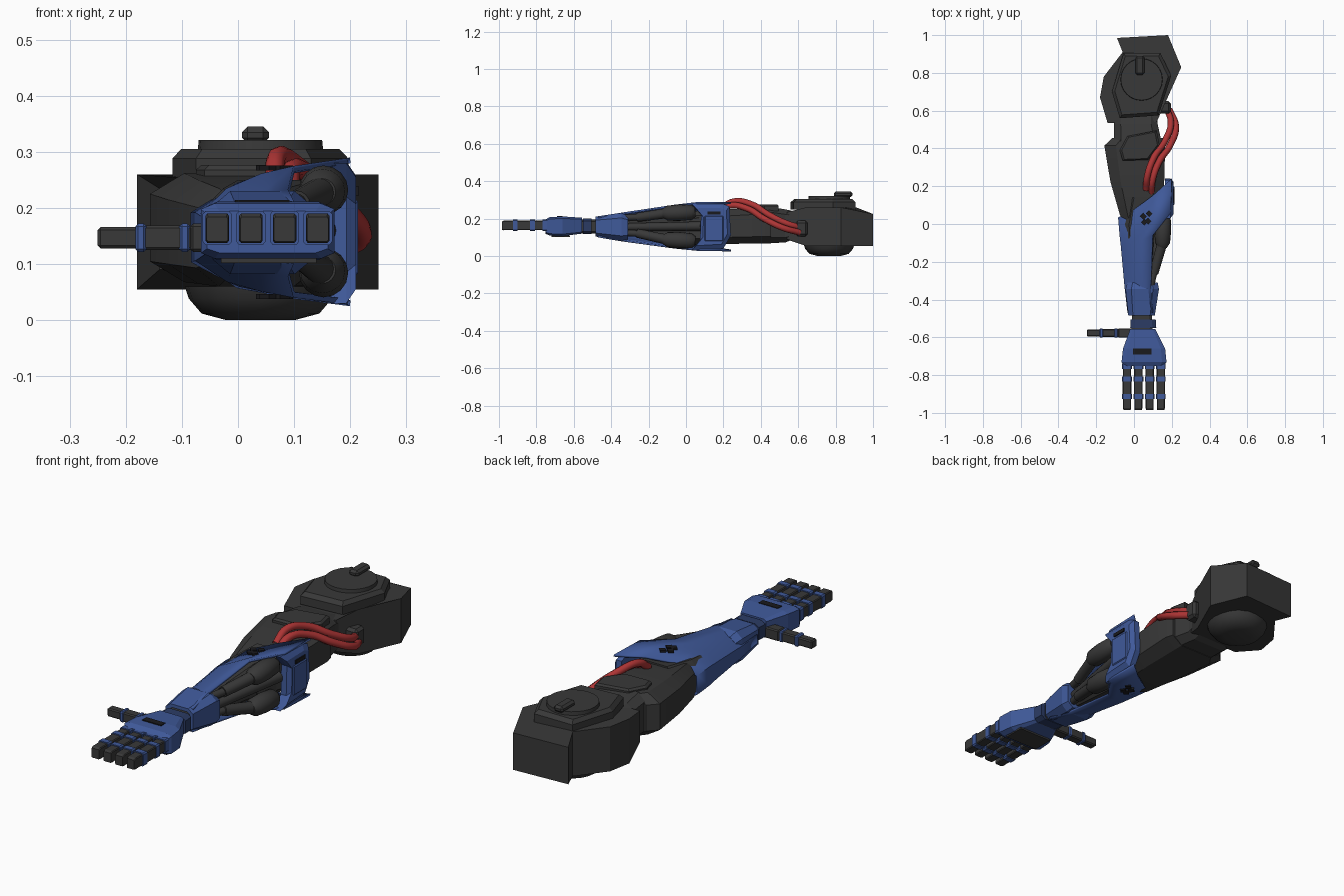
import bpy, bmesh, math
from mathutils import Vector


def material(name, rgb):
    m = bpy.data.materials.new(name)
    m.diffuse_color = (*rgb, 1)
    return m


DARK = material("dark_grey", (0.04, 0.04, 0.04))
BLUE = material("blue", (0.05, 0.1, 0.32))
NAVY = material("navy", (0.025, 0.045, 0.13))
RED = material("red", (0.42, 0.035, 0.035))
BLACK = material("black", (0.01, 0.01, 0.012))


def loft(name, rings, mat, closed=True, caps=True, smooth=None):
    """Skin a list of point rings; open rings give a sheet."""
    bm = bmesh.new()
    vs = [[bm.verts.new(p) for p in r] for r in rings]
    n = len(rings[0])
    for a, b in zip(vs, vs[1:]):
        for i in range(n if closed else n - 1):
            j = (i + 1) % n
            bm.faces.new((a[i], a[j], b[j], b[i]))
    if closed and caps:
        bm.faces.new(vs[0])
        bm.faces.new(vs[-1])
    bmesh.ops.recalc_face_normals(bm, faces=bm.faces)
    me = bpy.data.meshes.new(name)
    bm.to_mesh(me)
    bm.free()
    me.materials.append(mat)
    ob = bpy.data.objects.new(name, me)
    bpy.context.collection.objects.link(ob)
    if smooth:
        me.shade_smooth()
        me.set_sharp_from_angle(angle=math.radians(smooth))
    return ob


def octagon(y, xl, xr, zb, zt, c=0.3):
    """Chamfered rectangle across the arm at y."""
    cx, cz, w, h = (xl + xr) / 2, (zb + zt) / 2, (xr - xl) / 2, (zt - zb) / 2
    k = 1 - c
    uv = [(1, k), (k, 1), (-k, 1), (-1, k), (-1, -k), (-k, -1), (k, -1), (1, -k)]
    return [(cx + w * u, y, cz + h * v) for u, v in uv]


def limb(name, stations, mat, c=0.3, smooth=None):
    return loft(name, [octagon(*s, c) for s in stations], mat, smooth=smooth)


def plate(name, outline, layers, mat):
    """Stack of (z, scale) copies of an xy outline."""
    cx = sum(p[0] for p in outline) / len(outline)
    cy = sum(p[1] for p in outline) / len(outline)
    return loft(name, [[(cx + (x - cx) * s, cy + (y - cy) * s, z) for x, y in outline]
                       for z, s in layers], mat)


def lathe(name, a, b, profile, mat, n=16):
    """Round part from a to b; profile is (fraction, radius)."""
    a, b = Vector(a), Vector(b)
    q = (b - a).to_track_quat('Z', 'Y')
    rings = [[a.lerp(b, t) + q @ Vector((r * math.cos(i * math.tau / n), r * math.sin(i * math.tau / n), 0))
              for i in range(n)] for t, r in profile]
    return loft(name, rings, mat, smooth=35)


def box(name, lo, hi, mat, bevel=0):
    (x0, y0, z0), (x1, y1, z1) = lo, hi
    ob = loft(name, [[(x0, y0, z), (x1, y0, z), (x1, y1, z), (x0, y1, z)] for z in (z0, z1)], mat)
    if bevel:
        m = ob.modifiers.new("bevel", 'BEVEL')
        m.width, m.segments = bevel, 1
    return ob


# Shoulder housing with sloped front and rear edges
outline = [(-0.09, 0.985), (0.18, 1.0), (0.25, 0.83), (0.165, 0.64), (0.12, 0.54),
           (-0.14, 0.535), (-0.18, 0.67), (-0.16, 0.78), (-0.06, 0.91)]
heights = [(0.055, 0.225) if y > 0.95 else (0.09, 0.235) if y < 0.6 else (0.055, 0.26) for x, y in outline]
loft("shoulder_housing", [[(x, y, h[i]) for (x, y), h in zip(outline, heights)] for i in (0, 1)], DARK)
cap = [(-0.055, 0.905), (0.14, 0.905), (0.197, 0.785), (0.13, 0.575), (-0.075, 0.56), (-0.117, 0.7)]
plate("shoulder_cap", cap, [(0.25, 1.0), (0.288, 1.0), (0.305, 0.9)], DARK)
lathe("shoulder_top_disc", (0.04, 0.765, 0.3), (0.04, 0.765, 0.321), [(0, 0.112), (1, 0.11)], DARK, 24)
box("shoulder_knob", (0.007, 0.79, 0.315), (0.055, 0.89, 0.345), DARK, 0.01)
lathe("shoulder_bottom_disc", (0.04, 0.765, 0.06), (0.04, 0.765, 0),
      [(0, 0.135), (0.35, 0.128), (0.8, 0.105), (1, 0.06)], DARK, 20)

# Upper arm
limb("upper_arm", [(-0.02, -0.045, 0.11, 0.08, 0.22), (0.05, -0.075, 0.14, 0.06, 0.235),
                   (0.225, -0.125, 0.16, 0.065, 0.25), (0.415, -0.157, 0.165, 0.068, 0.262),
                   (0.455, -0.115, 0.155, 0.068, 0.26)], DARK, 0.38, 25)
limb("shoulder_neck", [(0.44, -0.105, 0.145, 0.07, 0.265), (0.53, -0.105, 0.125, 0.072, 0.25),
                       (0.62, -0.1, 0.125, 0.11, 0.23)], DARK)
plate("upper_arm_pad", [(-0.075, 0.39), (-0.035, 0.465), (0.12, 0.495), (0.135, 0.42),
                        (0.075, 0.34), (-0.06, 0.335)], [(0.24, 1), (0.268, 1), (0.277, 0.9)], DARK)

# Forearm core inside the shell
limb("forearm_core", [(0.14, -0.03, 0.17, 0.07, 0.25), (0.0, -0.05, 0.11, 0.075, 0.235),
                      (-0.38, -0.02, 0.085, 0.115, 0.195)], DARK)

# Forearm shell, open on the outer side
profile = [(1, 1), (0.3, 0.88), (-0.43, 0.65), (-1, 0.25), (-1, -0.4), (-0.43, -0.75), (0.3, -0.9), (1, -1)]
shell = []
for y, slant, xl, xr, zb, zt in [(0.035, 0.205, -0.08, 0.2, 0.03, 0.285), (-0.06, 0.12, -0.072, 0.195, 0.033, 0.284),
                                 (-0.12, 0.06, -0.065, 0.1, 0.045, 0.27), (-0.34, 0, -0.045, 0.09, 0.083, 0.228),
                                 (-0.47, 0, -0.03, 0.1, 0.105, 0.208)]:
    shell.append([((xl + xr) / 2 + u * (xr - xl) / 2, y + slant * ((u + 1) / 2) ** 1.3,
                   (zb + zt) / 2 + v * (zt - zb) / 2) for u, v in profile])
ob = loft("forearm_shell", shell, BLUE, closed=False, smooth=28)
m = ob.modifiers.new("thickness", 'SOLIDIFY')
m.thickness, m.offset = 0.01, 0
limb("wrist_cuff", [(-0.31, -0.035, 0.125, 0.09, 0.215), (-0.345, -0.045, 0.132, 0.082, 0.23),
                    (-0.485, -0.03, 0.11, 0.105, 0.21)], BLUE, 0.35)

# Elbow side guard, with chamfered outer face
side = [(0.03, 0.28), (0.19, 0.283), (0.232, 0.265), (0.24, 0.11), (0.2, 0.04), (0.03, 0.03), (0.075, 0.085), (0.08, 0.22)]
loft("elbow_guard", [[(x, 0.15 + (y - 0.15) * s, 0.157 + (z - 0.157) * s) for y, z in side]
                     for x, s in ((0.165, 1), (0.193, 1), (0.21, 0.8))], BLUE)
box("elbow_panel", (0.2, 0.1, 0.08), (0.214, 0.2, 0.215), BLUE, 0.004)
box("elbow_vent", (0.21, 0.115, 0.222), (0.2155, 0.185, 0.238), BLACK)
for i, (x, y) in enumerate([(0.05, 0.04), (0.08, 0.055), (0.075, 0.015), (0.055, 0.01)]):
    for z, side_name in ((0.271, "upper"), (0.042, "lower")):
        plate(f"{side_name}_bolt_{i}", [(x + 0.018, y), (x, y + 0.018), (x - 0.018, y), (x, y - 0.018)],
              [(z - 0.004, 1), (z + 0.005, 1)], BLACK)

# Pistons between elbow and cuff
piston = [(0, 0.025), (0.12, 0.04), (0.5, 0.044), (0.85, 0.04), (1, 0.024)]
for name, z, zr in (("upper", 0.235, 0.205), ("lower", 0.08, 0.125)):
    dz = (zr - z) * 0.35
    lathe(name + "_piston_body", (0.155, 0.05, z), (0.15, -0.125, z + dz * 0.6), piston, DARK)
    lathe(name + "_piston_sleeve", (0.15, -0.1, z + dz * 0.5), (0.105, -0.26, zr + dz * -0.2), [(0, 0.027), (1, 0.024)], DARK)
    lathe(name + "_piston_rod", (0.115, -0.22, zr - dz * 0.4), (0.085, -0.35, zr), [(0, 0.017), (1, 0.017)], DARK)
lathe("middle_rod", (0.15, 0.08, 0.16), (0.08, -0.35, 0.155), [(0, 0.025), (1, 0.02)], DARK)

# Hoses and their fitting
path = [(0.07, 0.17, 0.24), (0.075, 0.24, 0.283), (0.11, 0.34, 0.268), (0.17, 0.43, 0.213),
        (0.2, 0.53, 0.165), (0.165, 0.62, 0.14)]
for i, off in enumerate([(-0.005, 0.012, 0.008), (0.022, -0.012, -0.014)]):
    cu = bpy.data.curves.new(f"hose_{i}", 'CURVE')
    cu.dimensions, cu.bevel_depth, cu.bevel_resolution, cu.resolution_u = '3D', 0.017, 2, 6
    sp = cu.splines.new('BEZIER')
    sp.bezier_points.add(len(path) - 1)
    for bp, p in zip(sp.bezier_points, path):
        bp.co = Vector(p) + Vector(off)
        bp.handle_left_type = bp.handle_right_type = 'AUTO'
    cu.materials.append(RED)
    bpy.context.collection.objects.link(bpy.data.objects.new(f"hose_{i}", cu))
box("hose_fitting", (0.11, 0.585, 0.105), (0.195, 0.65, 0.19), DARK, 0.012)

# Wrist
limb("wrist_joint", [(-0.47, -0.01, 0.095, 0.12, 0.195), (-0.58, -0.015, 0.1, 0.12, 0.195)], DARK)
limb("wrist_band", [(-0.505, -0.018, 0.115, 0.118, 0.2), (-0.55, -0.02, 0.118, 0.118, 0.2)], NAVY)

# Hand
limb("hand", [(-0.555, -0.02, 0.112, 0.12, 0.205), (-0.66, -0.058, 0.165, 0.107, 0.212),
              (-0.73, -0.066, 0.172, 0.11, 0.208), (-0.752, -0.055, 0.16, 0.12, 0.195)], BLUE, 0.2)
box("hand_vent", (-0.005, -0.69, 0.206), (0.092, -0.66, 0.2145), BLACK)
box("palm_pad", (-0.03, -0.72, 0.102), (0.14, -0.62, 0.11), DARK)

# Fingers: three segments with blue joint rings
for i, x in enumerate((-0.037, 0.023, 0.083, 0.142)):
    for j, (a, b, w) in enumerate([(-0.74, -0.82, 0.022), (-0.815, -0.915, 0.023), (-0.91, -0.985, 0.021)]):
        limb(f"finger_{i}_segment_{j}", [(a, x - w, x + w, 0.14, 0.19), (b + 0.01, x - w, x + w, 0.138, 0.19),
                                         (b, x - w * 0.9, x + w * 0.9, 0.14, 0.184)], DARK, 0.15)
    for j, y in enumerate((-0.755, -0.82, -0.913)):
        limb(f"finger_{i}_ring_{j}", [(y + 0.013, x - 0.026, x + 0.026, 0.134, 0.195),
                                      (y - 0.013, x - 0.026, x + 0.026, 0.134, 0.195)], BLUE, 0.2)

# Thumb pointing inwards
for j, (a, b, r) in enumerate([(0.02, -0.085, 0.025), (-0.08, -0.175, 0.022), (-0.17, -0.25, 0.019)]):
    box(f"thumb_segment_{j}", (b, -0.577 - r, 0.147 - r), (a, -0.577 + r, 0.147 + r), DARK, 0.005)
for j, x in enumerate((-0.095, -0.173)):
    box(f"thumb_ring_{j}", (x - 0.01, -0.602, 0.122), (x + 0.01, -0.552, 0.172), BLUE, 0.005)
